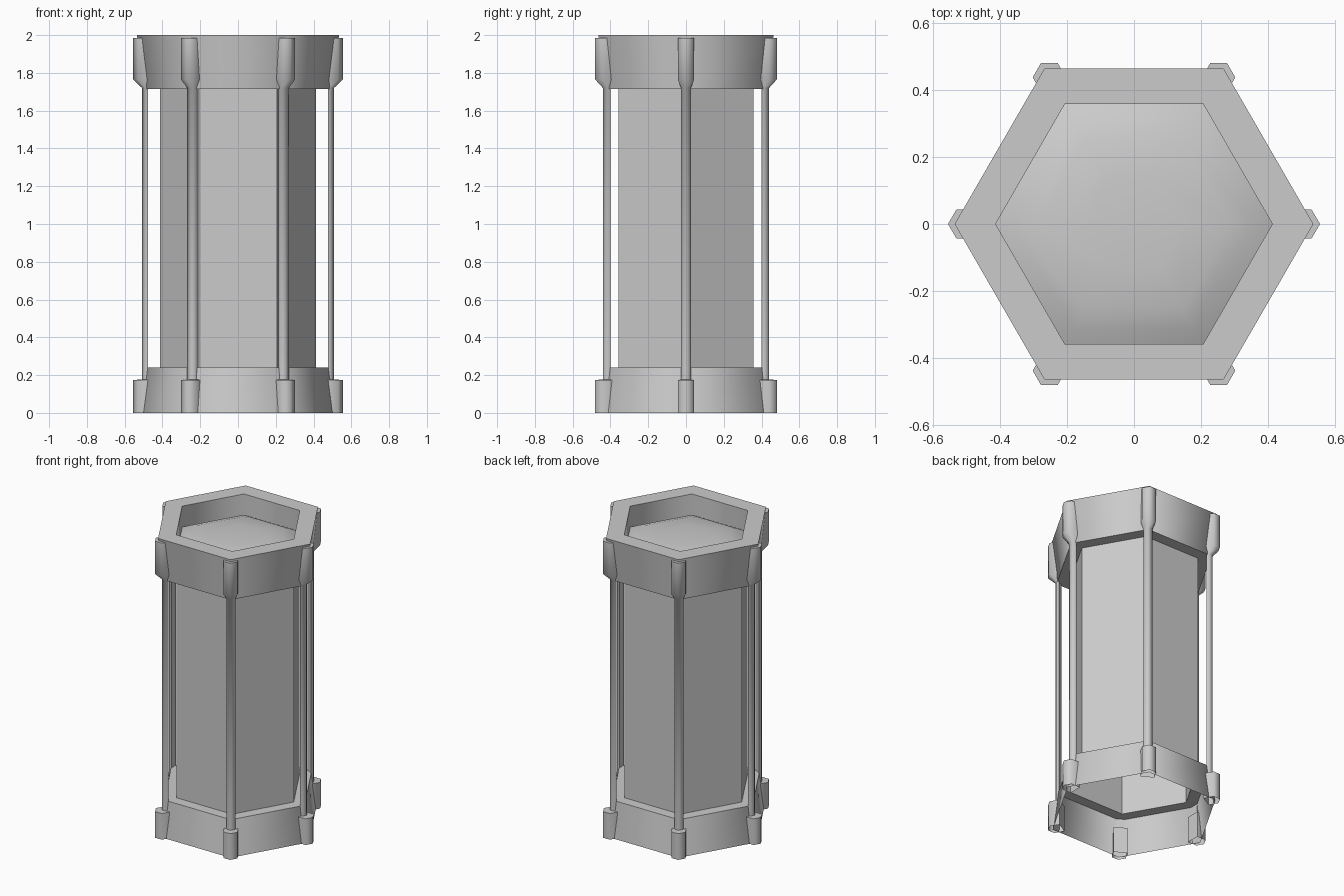
import bpy, math

if "Cube" in bpy.data.objects:
    bpy.data.objects.remove(bpy.data.objects["Cube"])

SIDES = 6


def make_object(name, verts, faces, angle=65):
    mesh = bpy.data.meshes.new(name)
    mesh.from_pydata(verts, [], faces)
    mesh.update()
    obj = bpy.data.objects.new(name, mesh)
    bpy.context.collection.objects.link(obj)
    bpy.ops.object.select_all(action='DESELECT')
    obj.select_set(True)
    bpy.context.view_layer.objects.active = obj
    bpy.ops.object.mode_set(mode='EDIT')
    bpy.ops.mesh.select_all(action='SELECT')
    bpy.ops.mesh.normals_make_consistent(inside=False)
    bpy.ops.object.mode_set(mode='OBJECT')
    bpy.ops.object.shade_smooth_by_angle(angle=math.radians(angle))
    return obj


def hoops(loops, close_end=False):
    """Join a list of equal-length vertex loops with quads."""
    n = len(loops[0])
    verts = [v for loop in loops for v in loop]
    faces = [(k * n + i, k * n + (i + 1) % n, (k + 1) * n + (i + 1) % n, (k + 1) * n + i)
             for k in range(len(loops) - 1) for i in range(n)]
    if close_end:
        faces.append(tuple(range((len(loops) - 1) * n, len(loops) * n)))
    return verts, faces


def hexagon(r, z):
    return [(r * math.cos(i * math.tau / SIDES), r * math.sin(i * math.tau / SIDES), z)
            for i in range(SIDES)]


def hex_lathe(name, profile, angle=65, close_end=False):
    return make_object(name, *hoops([hexagon(r, z) for r, z in profile], close_end), angle)


# Base collar: flared skirt with a top shelf, open underneath
hex_lathe("base_collar", [(0.525, 0), (0.493, 0.24), (0.413, 0.24)])

# Main hexagonal tube, open at the bottom
hex_lathe("body_tube", [(0.413, 0.24), (0.413, 1.86)], 30)

# Top collar: underside, flared outside, rim and inner wall
hex_lathe("top_collar", [(0.413, 1.715), (0.50, 1.715), (0.535, 2.0),
                         (0.413, 2.0), (0.413, 1.86)])

# Rounded cap sunk inside the top collar
cap = hex_lathe("domed_cap", [(0.413, 1.86), (0.36, 1.885), (0.29, 1.905), (0.15, 1.917)],
                80, True)

# Corner posts: thin rod swelling into a clamp at each end
CLAMP = (0.465, 0.53, 0.555, 0.043)   # back, shoulder, tip, half width
ROD = (0.476, 0.493, 0.508, 0.026)


def post_section(shape, z, a):
    back, shoulder, tip, w = shape
    pts = [(back, -w), (shoulder, -w), (tip, 0), (shoulder, w), (back, w)]
    c, s = math.cos(a), math.sin(a)
    return [(u * c - t * s, u * s + t * c, z) for u, t in pts]


for i in range(SIDES):
    a = i * math.tau / SIDES
    levels = [(CLAMP, 0), (CLAMP, 0.175), (ROD, 0.176), (ROD, 1.72),
              (CLAMP, 1.765), (CLAMP, 1.985)]
    make_object(f"corner_post_{i + 1}",
                *hoops([post_section(sh, z, a) for sh, z in levels], True))
